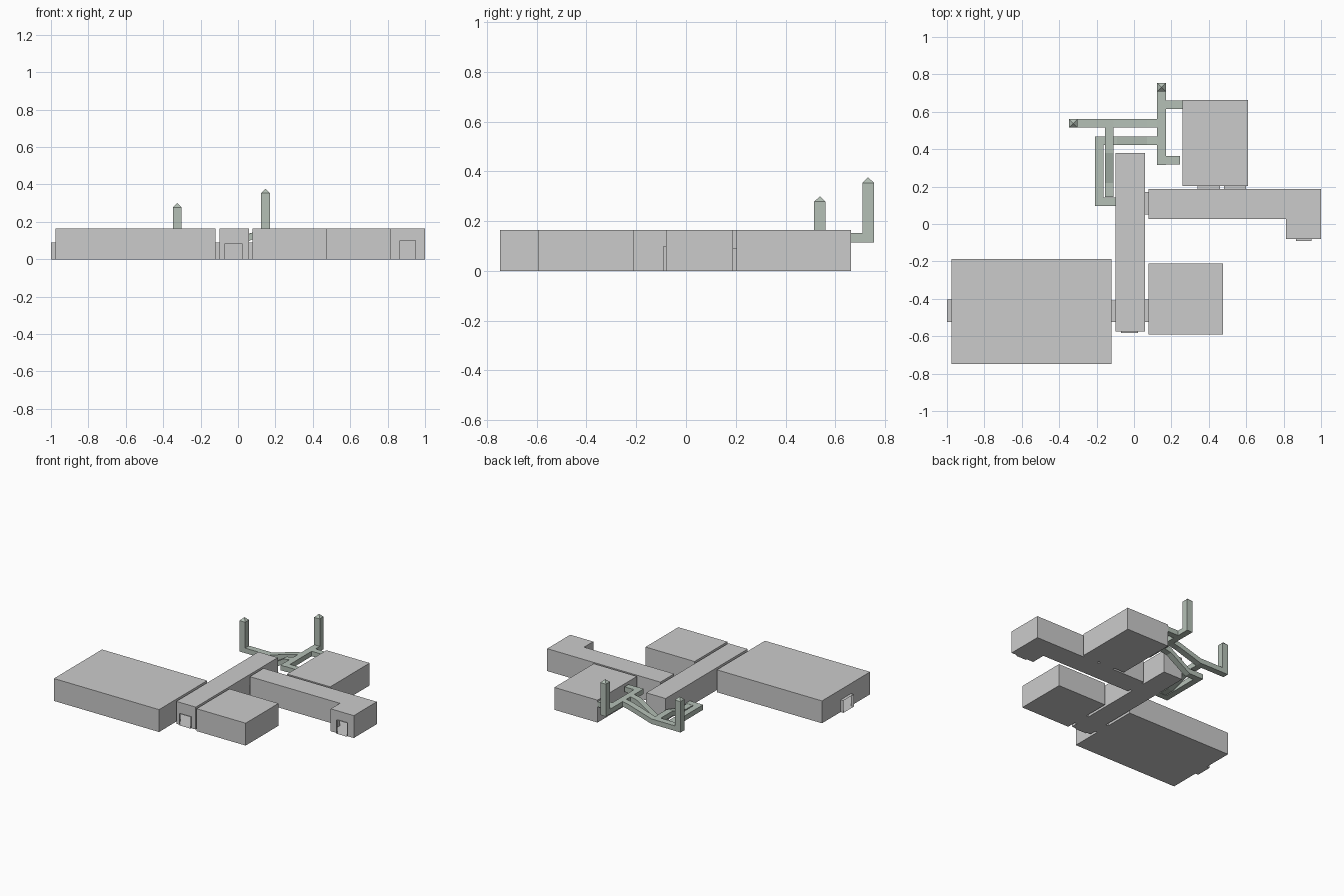
import bpy, bmesh

if "Cube" in bpy.data.objects:
    bpy.data.objects.remove(bpy.data.objects["Cube"])

duct_mat = bpy.data.materials.new("duct_green")
duct_mat.diffuse_color = (0.46, 0.53, 0.47, 1)
duct_mat.use_nodes = True
duct_mat.node_tree.nodes["Principled BSDF"].inputs["Base Color"].default_value = duct_mat.diffuse_color


def mesh_object(name, bm):
    bmesh.ops.recalc_face_normals(bm, faces=bm.faces[:])
    me = bpy.data.meshes.new(name)
    bm.to_mesh(me)
    bm.free()
    ob = bpy.data.objects.new(name, me)
    bpy.context.collection.objects.link(ob)
    return ob


def prism(name, outline, z0, z1):
    """Extrude a flat outline upwards."""
    bm = bmesh.new()
    face = bm.faces.new([bm.verts.new((x, y, z0)) for x, y in outline])
    top = bmesh.ops.extrude_face_region(bm, geom=[face])["geom"]
    for v in top:
        if isinstance(v, bmesh.types.BMVert):
            v.co.z = z1
    return mesh_object(name, bm)


def rect(x0, x1, y0, y1):
    return [(x0, y0), (x1, y0), (x1, y1), (x0, y1)]


def room(name, outline, doors):
    """Thin shell; each door (axis, wall, end, lo, hi, height) is an open stub."""
    ob = prism(name, outline, 0, 0.165)
    bpy.context.view_layer.objects.active = ob
    for axis, wall, end, lo, hi, h in doors:
        inner = wall - 0.02 if end > wall else wall + 0.02
        a, b = sorted((inner, end))
        stub = prism("door_helper", rect(a, b, lo, hi) if axis == 0 else rect(lo, hi, a, b), 0, h)
        mod = ob.modifiers.new("door", 'BOOLEAN')
        mod.operation, mod.solver, mod.object = 'UNION', 'EXACT', stub
        bpy.ops.object.modifier_apply(modifier=mod.name)
        bpy.data.objects.remove(stub, do_unlink=True)
    bm = bmesh.new()
    bm.from_mesh(ob.data)
    ends = [f for f in bm.faces for d in doors
            if all(abs(v.co[d[0]] - d[2]) < 1e-4 for v in f.verts)]
    bmesh.ops.delete(bm, geom=list(set(ends)), context='FACES_ONLY')
    bm.to_mesh(ob.data)
    bm.free()
    return ob


# Rooms and corridors, with doorways meeting halfway across each gap
room("large_room", rect(-0.977, -0.12, -0.748, -0.188),
     [(0, -0.977, -1.0, -0.525, -0.405, 0.09), (0, -0.12, -0.11, -0.525, -0.41, 0.09)])
room("small_room", rect(0.077, 0.477, -0.592, -0.21),
     [(0, 0.077, 0.068, -0.525, -0.405, 0.09)])
room("back_room", rect(0.258, 0.61, 0.203, 0.662),
     [(1, 0.203, 0.195, 0.34, 0.46, 0.09), (1, 0.203, 0.1951, 0.48, 0.6, 0.09)])
room("main_corridor", rect(-0.1, 0.058, -0.575, 0.38),
     [(0, -0.1, -0.11, -0.525, -0.41, 0.09), (0, 0.058, 0.068, -0.525, -0.405, 0.09),
      (0, 0.058, 0.0681, 0.05, 0.17, 0.09), (1, -0.575, -0.584, -0.07, 0.022, 0.085)])
room("side_corridor",
     [(0.077, 0.027), (0.812, 0.027), (0.812, -0.08), (1.0, -0.08), (1.0, 0.188), (0.077, 0.188)],
     [(0, 0.077, 0.068, 0.05, 0.17, 0.09), (1, 0.188, 0.195, 0.34, 0.46, 0.09),
      (1, 0.188, 0.1951, 0.48, 0.6, 0.09), (1, -0.08, -0.09, 0.867, 0.95, 0.1)])

W, H = 0.046, 0.037


def duct(name, axis, centre, path):
    """Square duct along an axis; path holds (distance, base height) stations."""
    bm = bmesh.new()
    rings = []
    for d, z in path:
        ring = []
        for s, t in ((-1, 0), (1, 0), (1, 1), (-1, 1)):
            side = centre + s * W / 2
            ring.append(bm.verts.new((d, side, z + t * H) if axis == 0 else (side, d, z + t * H)))
        rings.append(ring)
    for r, q in zip(rings, rings[1:]):
        for i in range(4):
            j = (i + 1) % 4
            bm.faces.new((r[i], r[j], q[j], q[i]))
    bm.faces.new(rings[0])
    bm.faces.new(rings[-1])
    ob = mesh_object(name, bm)
    ob.data.materials.append(duct_mat)


# Horizontal and sloping ducts
duct("upper_duct", 1, 0.147, [(0.315, 0.115), (0.71, 0.115)])
duct("room_branch_back", 0, 0.638, [(0.17, 0.115), (0.258, 0.115)])
duct("room_branch_front", 0, 0.34, [(0.17, 0.115), (0.247, 0.115)])
duct("upper_cross_duct", 0, 0.538, [(0.124, 0.115), (0.07, 0.104), (-0.11, 0.05), (-0.302, 0.05)])
duct("inner_duct", 1, -0.132, [(0.515, 0.05), (0.38, 0.05), (0.22, 0.003), (0.145, 0.003)])
duct("lower_cross_duct", 0, 0.446, [(0.124, 0.115), (0.07, 0.104), (-0.09, 0.003), (-0.208, 0.003)])
duct("outer_duct", 1, -0.185, [(0.423, 0.003), (0.143, 0.003)])
duct("corridor_branch", 0, 0.12, [(-0.208, 0.003), (-0.1, 0.003)])


# Upright shafts with pyramid tips
def shaft(name, x, y, z0, tip):
    bm = bmesh.new()
    r, neck = W / 2, tip - 0.022
    low, high = [[bm.verts.new((x + a * r, y + b * r, z))
                  for a, b in ((-1, -1), (1, -1), (1, 1), (-1, 1))] for z in (z0, neck)]
    apex = bm.verts.new((x, y, tip))
    bm.faces.new(low)
    for i in range(4):
        j = (i + 1) % 4
        bm.faces.new((low[i], low[j], high[j], high[i]))
        bm.faces.new((high[i], high[j], apex))
    mesh_object(name, bm).data.materials.append(duct_mat)


shaft("tall_shaft", 0.147, 0.732, 0.115, 0.376)
shaft("short_shaft", -0.325, 0.538, 0.05, 0.3)
